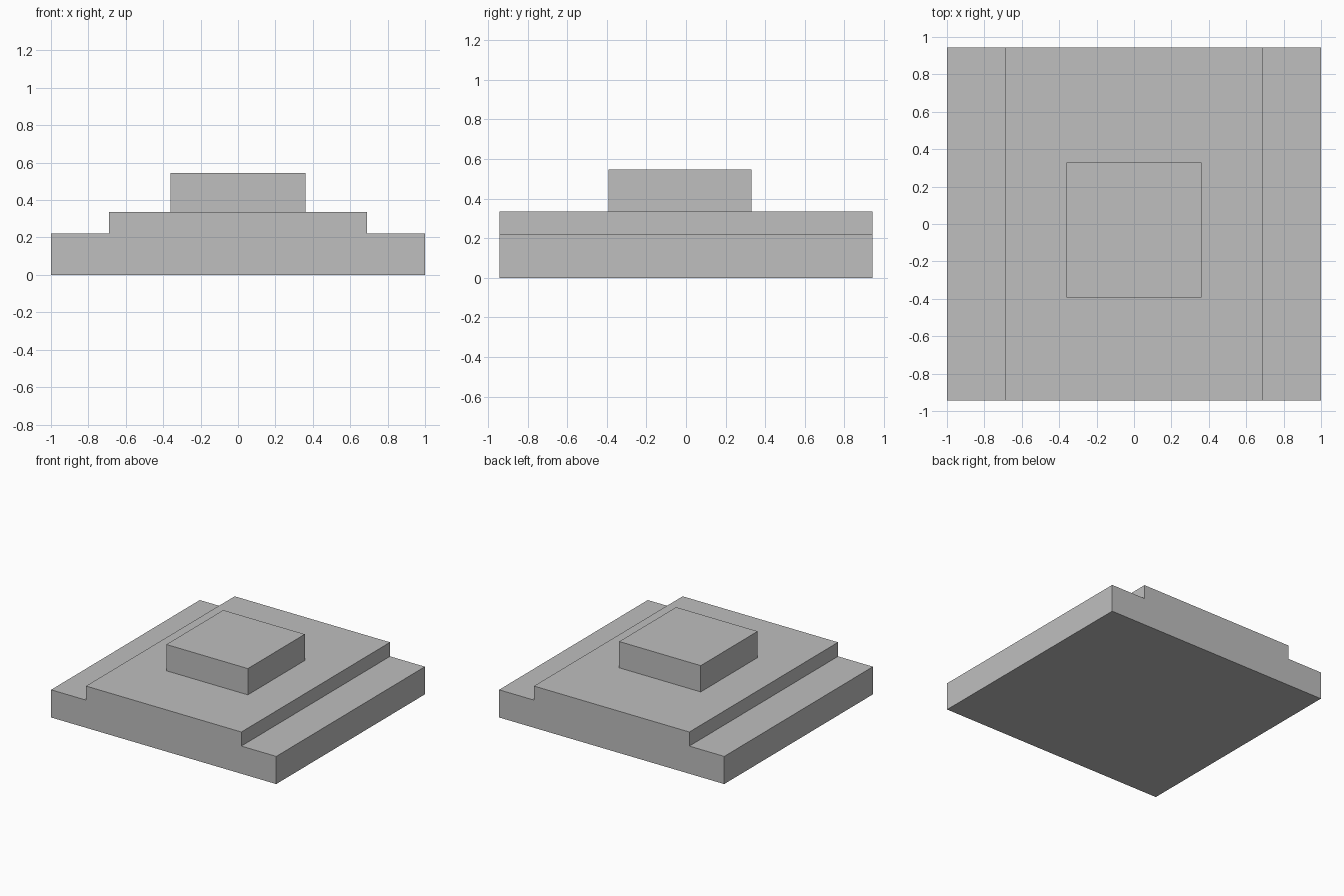
import bpy
import bmesh

cube = bpy.data.objects.get("Cube")
if cube:
    bpy.data.objects.remove(cube, do_unlink=True)

# One plain grey for everything
grey = bpy.data.materials.new("plain_grey")
grey.use_nodes = True
colour = (0.52, 0.52, 0.52, 1)
grey.diffuse_color = colour
grey.node_tree.nodes["Principled BSDF"].inputs["Base Color"].default_value = colour


def extrude_profile(name, profile, y_front, y_back):
    """Sweep an x-z outline from y_front to y_back as a closed solid."""
    bm = bmesh.new()
    face = bm.faces.new([bm.verts.new((x, y_front, z)) for x, z in profile])
    swept = bmesh.ops.extrude_face_region(bm, geom=[face], use_keep_orig=True)
    moved = [v for v in swept["geom"] if isinstance(v, bmesh.types.BMVert)]
    bmesh.ops.translate(bm, verts=moved, vec=(0, y_back - y_front, 0))
    bmesh.ops.recalc_face_normals(bm, faces=bm.faces)
    mesh = bpy.data.meshes.new(name)
    bm.to_mesh(mesh)
    bm.free()
    mesh.materials.append(grey)
    obj = bpy.data.objects.new(name, mesh)
    bpy.context.collection.objects.link(obj)
    return obj


def mirrored(half):
    """Complete a right-hand outline with its mirror image."""
    return half + [(-x, z) for x, z in reversed(half)]


LEDGE_Z, DECK_Z, TOP_Z = 0.222, 0.335, 0.546

# Wide base with a lower ledge along each side
extrude_profile("stepped_base",
                mirrored([(1, 0), (1, LEDGE_Z), (0.69, LEDGE_Z), (0.69, DECK_Z)]),
                -0.943, 0.943)

# Square block, set slightly towards the front
extrude_profile("top_block", mirrored([(0.362, DECK_Z), (0.362, TOP_Z)]),
                -0.392, 0.33)
